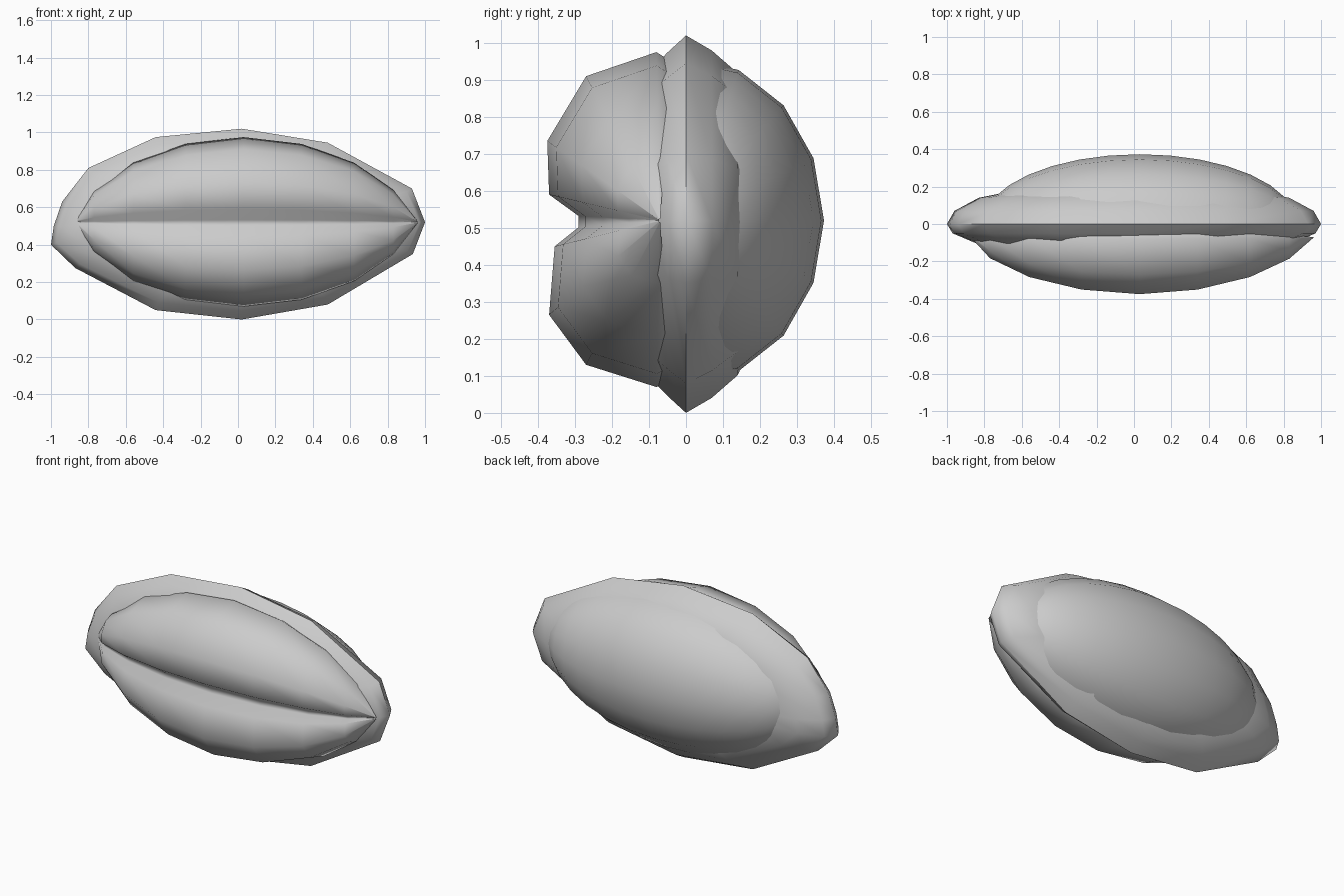
import bpy, bmesh, math
from mathutils import Matrix

if "Cube" in bpy.data.objects:
    bpy.data.objects.remove(bpy.data.objects["Cube"])


def finish(bm, name, angle=60):
    bmesh.ops.recalc_face_normals(bm, faces=bm.faces)
    mesh = bpy.data.meshes.new(name)
    bm.to_mesh(mesh)
    bm.free()
    ob = bpy.data.objects.new(name, mesh)
    bpy.context.collection.objects.link(ob)
    bpy.ops.object.select_all(action='DESELECT')
    bpy.context.view_layer.objects.active = ob
    ob.select_set(True)
    bpy.ops.object.shade_smooth_by_angle(angle=math.radians(angle))
    return ob


def loft(name, rings, closed=True, cap=True, angle=60):
    bm = bmesh.new()
    loops = [[bm.verts.new(p) for p in r] for r in rings]
    n = len(loops[0])
    for a, b in zip(loops, loops[1:]):
        for i in range(n if closed else n - 1):
            j = (i + 1) % n
            bm.faces.new((a[i], a[j], b[j], b[i]))
    if cap:
        bm.faces.new(loops[0])
        bm.faces.new(loops[-1])
    return finish(bm, name, angle)


# Flat husk: lens-shaped rim seen all round the seed
outline = [(-1, .4), (-.985, .5), (-.94, .63), (-.8, .81), (-.44, .975), (.02, 1.02),
           (.48, .945), (.93, .70), (1, .52), (.935, .35), (.48, .08),
           (.02, 0), (-.44, .05), (-.87, .275)]
# x scale, z scale, y
section = [(.60, .60, -.14), (.84, .80, -.105), (.97, .91, -.05), (1, 1, 0),
           (.96, .92, .07), (.83, .80, .14), (.63, .62, .18)]
loft("husk_rim", [[(x * sx, y, .51 + (z - .51) * sz) for x, z in outline]
                  for sx, sz, y in section])

# Rounded back: half ellipsoid
bm = bmesh.new()
bmesh.ops.create_uvsphere(bm, u_segments=16, v_segments=16, radius=1)
bmesh.ops.rotate(bm, verts=bm.verts, matrix=Matrix.Rotation(math.pi / 2, 3, 'Y'))
bmesh.ops.scale(bm, verts=bm.verts, vec=(.84, .373, .44))
bmesh.ops.translate(bm, verts=bm.verts, vec=(.03, 0, .52))
bmesh.ops.delete(bm, geom=[v for v in bm.verts if v.co.y < -.01], context='VERTS')
finish(bm, "back_dome")

# Creased front: two lobes with a groove, tapering to both tips
profile = [(.03, .43), (-.01, .455), (-.20, .39), (-.305, .215), (-.30, .07),
           (-.22, .012), (-.22, -.018), (-.285, -.07), (-.30, -.255),
           (-.20, -.39), (-.01, -.45), (.03, -.43)]
stations = [(-.86, .05), (-.77, .37), (-.56, .70), (-.28, .92), (.03, 1),
            (.34, .92), (.62, .70), (.83, .38), (.96, .01)]
loft("creased_front", [[(x, -.07 + y * s, .52 + z * s) for y, z in profile]
                       for x, s in stations], closed=False, cap=False)
